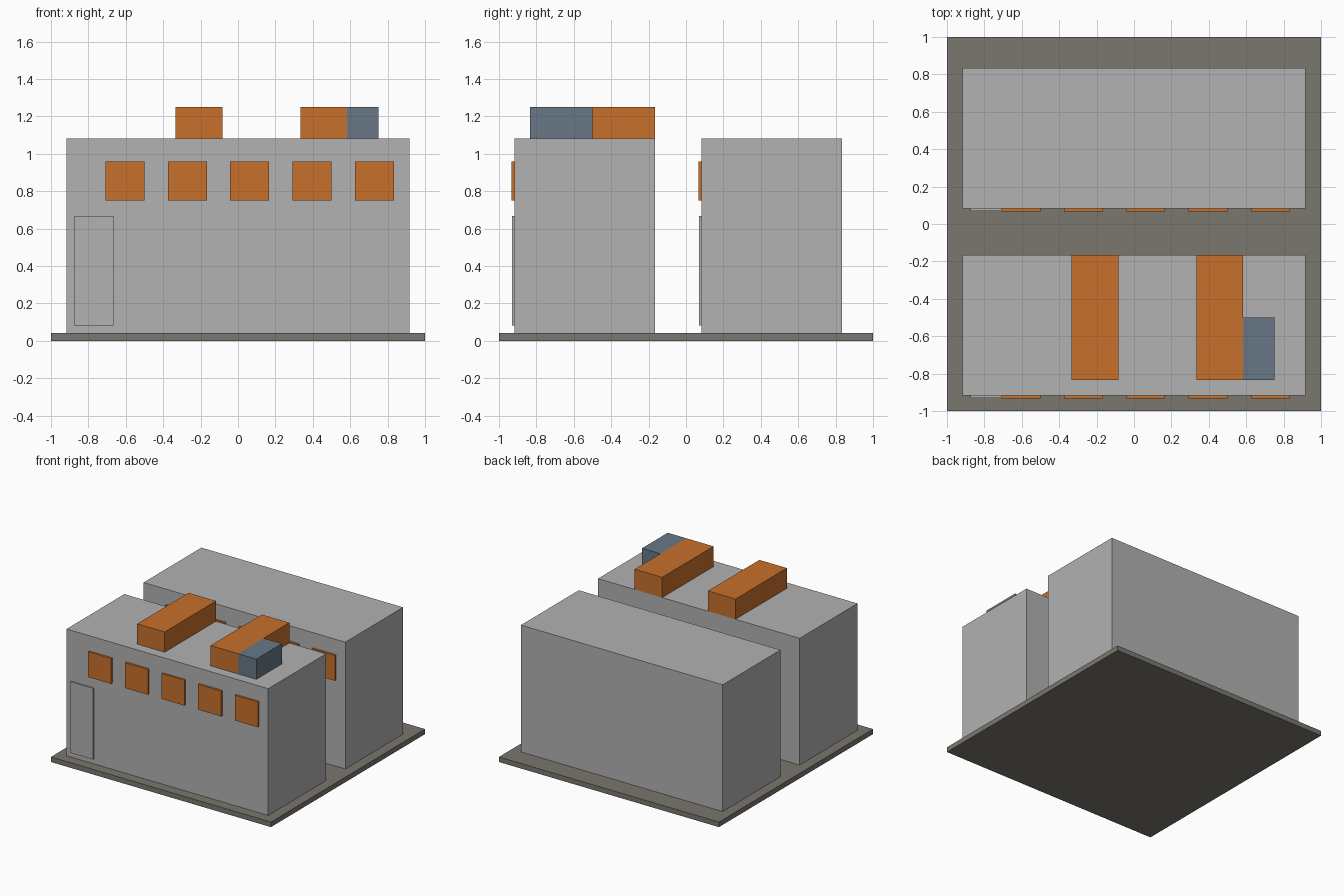
import bpy

cube = bpy.data.objects.get("Cube")
if cube:
    bpy.data.objects.remove(cube, do_unlink=True)


def make_material(name, rgb):
    color = (*rgb, 1.0)
    mat = bpy.data.materials.new(name)
    mat.use_nodes = True
    mat.diffuse_color = color
    bsdf = next(n for n in mat.node_tree.nodes if n.type == 'BSDF_PRINCIPLED')
    bsdf.inputs["Base Color"].default_value = color
    return mat


def box(name, x, y, z, mat):
    """Box spanning the (low, high) ranges x, y and z."""
    spans = (x, y, z)
    bpy.ops.mesh.primitive_cube_add(size=1, location=[(a + b) / 2 for a, b in spans])
    obj = bpy.context.object
    obj.name = name
    obj.scale = [b - a for a, b in spans]
    bpy.ops.object.transform_apply(location=False, rotation=False, scale=True)
    obj.data.materials.append(mat)
    return obj


wall_grey = make_material("wall grey", (0.445, 0.445, 0.445))
orange = make_material("burnt orange", (0.578, 0.162, 0.025))
slate_blue = make_material("slate blue", (0.138, 0.188, 0.242))
ground_grey = make_material("warm ground grey", (0.195, 0.184, 0.156))

U = 1 / 24            # layout module
BASE_TOP = U
ROOF = 26 * U
VENT_TOP = 30 * U

# Ground slab
box("ground_slab", (-1, 1), (-1, 1), (0, BASE_TOP), ground_grey)

# Two parallel halls, each with a door and a row of windows on the front
for label, front in (("front", -22 * U), ("rear", 2 * U)):
    box(label + "_hall", (-22 * U, 22 * U), (front, front + 18 * U),
        (BASE_TOP, ROOF), wall_grey)
    box(label + "_door", (-21 * U, -16 * U), (front - 0.0125, front + 0.01),
        (2 * U, 16 * U), wall_grey)
    for i in range(5):
        left = (-17 + 8 * i) * U
        box(f"{label}_window_{i + 1}", (left, left + 5 * U),
            (front - 0.0167, front + 0.01), (18 * U, 23 * U), orange)

# Roof ducts and the service unit beside the second duct
for i, left in enumerate((-8 * U, 8 * U)):
    box(f"roof_duct_{i + 1}", (left, left + 6 * U), (-20 * U, -4 * U),
        (ROOF, VENT_TOP), orange)
box("roof_service_unit", (14 * U, 18 * U), (-20 * U, -12 * U),
    (ROOF, VENT_TOP), slate_blue)
